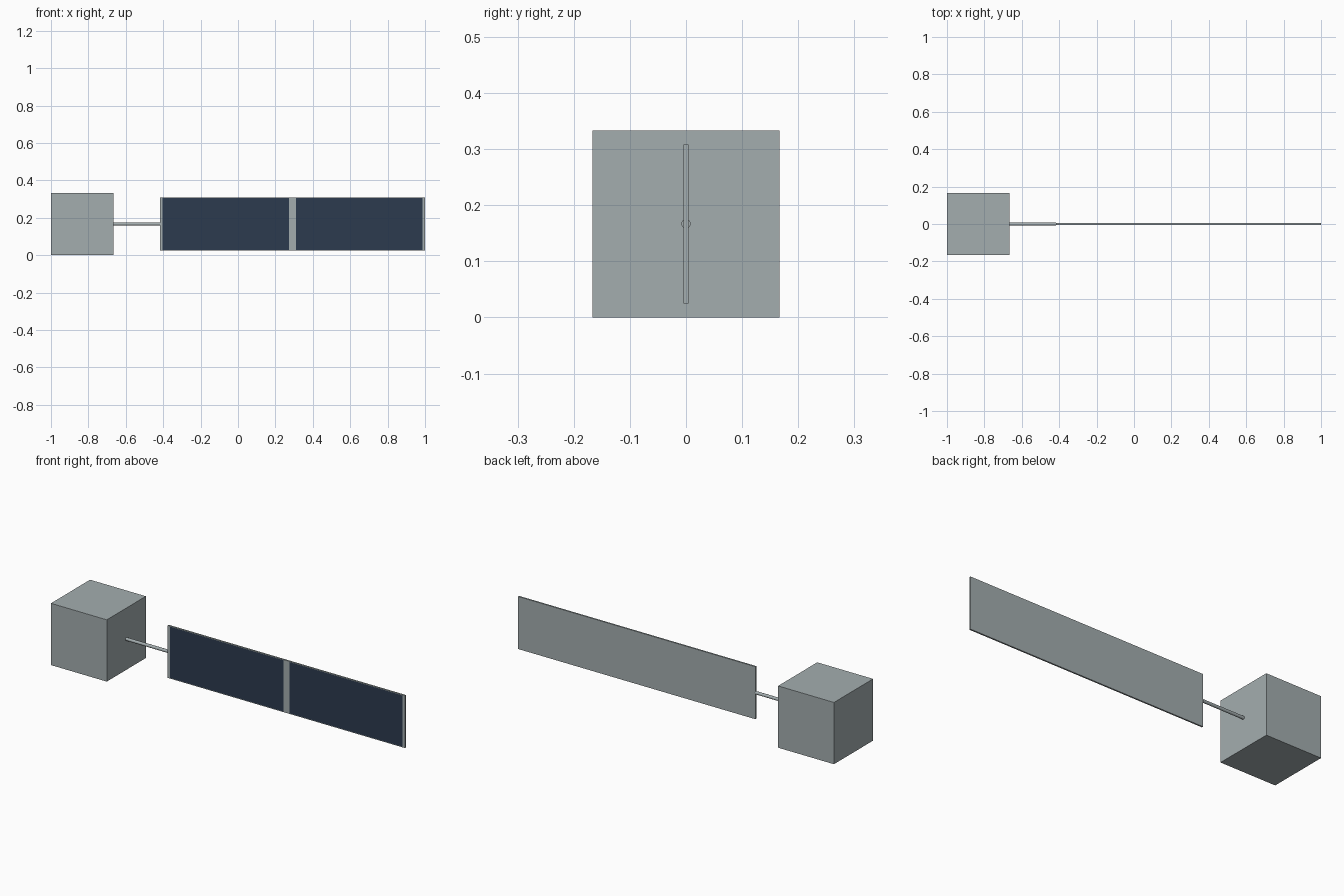
import bpy, bmesh, math
from mathutils import Matrix, Vector

if "Cube" in bpy.data.objects:
    bpy.data.objects.remove(bpy.data.objects["Cube"], do_unlink=True)


def material(name, rgb):
    m = bpy.data.materials.new(name)
    m.use_nodes = True
    colour = (*rgb, 1)
    m.diffuse_color = colour
    m.node_tree.nodes["Principled BSDF"].inputs["Base Color"].default_value = colour
    return m


grey = material("grey metal", (0.37, 0.42, 0.43))
navy = material("dark blue cells", (0.025, 0.043, 0.078))


def add_object(name, bm, *mats):
    mesh = bpy.data.meshes.new(name)
    bm.to_mesh(mesh)
    bm.free()
    ob = bpy.data.objects.new(name, mesh)
    bpy.context.collection.objects.link(ob)
    for m in mats:
        mesh.materials.append(m)
    return ob


def box(low, high):
    low, high = Vector(low), Vector(high)
    bm = bmesh.new()
    place = Matrix.Translation((low + high) / 2) @ Matrix.Diagonal((*(high - low), 1))
    bmesh.ops.create_cube(bm, size=1, matrix=place)
    return bm


SIDE = 1 / 3          # edge of the body cube
MID = SIDE / 2        # height of the boom axis
BODY_X = -1 + SIDE    # inner face of the body
PANEL_X = -0.417      # inner end of the panel
HALF_H, HALF_T = 0.1417, 0.0042

# Body cube
add_object("body", box((-1, -MID, 0), (BODY_X, MID, SIDE)), grey)

# Boom joining body and panel
bm = bmesh.new()
place = Matrix.Translation(((BODY_X + PANEL_X) / 2, 0, MID)) @ Matrix.Rotation(math.pi / 2, 4, 'Y')
bmesh.ops.create_cone(bm, cap_ends=True, segments=24, radius1=0.0083, radius2=0.0083,
                      depth=PANEL_X - BODY_X, matrix=place)
boom = add_object("boom", bm, grey)
bpy.context.view_layer.objects.active = boom
boom.select_set(True)
bpy.ops.object.shade_smooth_by_angle()

# Panel, cut along the borders of its two cell fields
bm = box((PANEL_X, -HALF_T, MID - HALF_H), (1, HALF_T, MID + HALF_H))
centre = (PANEL_X + 1) / 2
cells = [(PANEL_X + 0.0145, centre - 0.018), (centre + 0.018, 1 - 0.0145)]
cell_h = HALF_H - 0.0035
cuts = [((x, 0, 0), (1, 0, 0)) for pair in cells for x in pair]
cuts += [((0, 0, MID + s * cell_h), (0, 0, 1)) for s in (-1, 1)]
for point, normal in cuts:
    bmesh.ops.bisect_plane(bm, geom=bm.verts[:] + bm.edges[:] + bm.faces[:],
                           plane_co=point, plane_no=normal)
bm.normal_update()
for f in bm.faces:
    c = f.calc_center_median()
    in_field = any(a < c.x < b for a, b in cells) and abs(c.z - MID) < cell_h
    f.material_index = int(f.normal.y < -0.5 and in_field)
add_object("solar_panel", bm, grey, navy)
